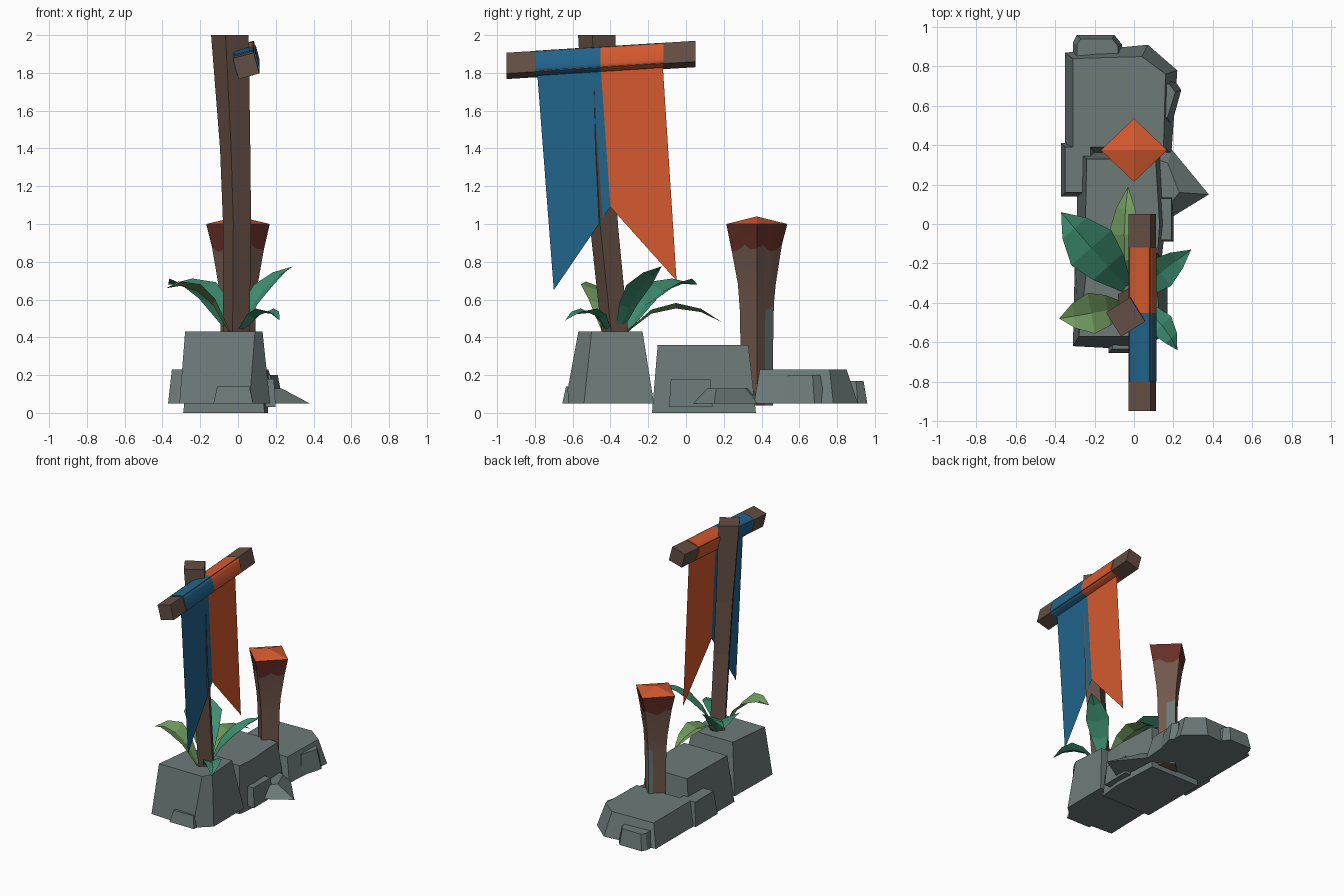
import bpy, math
from mathutils import Vector

if "Cube" in bpy.data.objects:
    bpy.data.objects.remove(bpy.data.objects["Cube"])


def mat(name, r, g, b):
    m = bpy.data.materials.new(name)
    m.diffuse_color = (r, g, b, 1)
    m.use_nodes = True
    m.node_tree.nodes["Principled BSDF"].inputs["Base Color"].default_value = m.diffuse_color
    return m


STONE = mat("stone grey", 0.15, 0.195, 0.19)
WOOD = mat("dark wood", 0.125, 0.077, 0.056)
BARK = mat("post brown", 0.165, 0.098, 0.072)
RED = mat("red brown", 0.13, 0.028, 0.02)
ORANGE = mat("orange", 0.66, 0.10, 0.028)
BLUE = mat("blue", 0.015, 0.125, 0.26)
TEAL = mat("teal leaf", 0.048, 0.27, 0.165)
GREEN = mat("light leaf", 0.165, 0.33, 0.115)


def make(name, verts, faces, mats, rule=None):
    me = bpy.data.meshes.new(name)
    me.from_pydata([tuple(v) for v in verts], [], faces)
    for m in mats:
        me.materials.append(m)
    ob = bpy.data.objects.new(name, me)
    bpy.context.collection.objects.link(ob)
    if rule:
        for p in me.polygons:
            p.material_index = rule(p.center)
    return ob


def loft(name, rings, mats, rule=None, caps=True):
    """Skin a stack of rings that run counter-clockwise about the loft axis."""
    n = len(rings[0])
    verts = [v for r in rings for v in r]
    faces = []
    for k in range(len(rings) - 1):
        for i in range(n):
            j = (i + 1) % n
            faces.append((k * n + i, k * n + j, (k + 1) * n + j, (k + 1) * n + i))
    if caps:
        faces.append(tuple(reversed(range(n))))
        faces.append(tuple(range(len(verts) - n, len(verts))))
    return make(name, verts, faces, mats, rule)


def smooth(ob, angle):
    bpy.ops.object.select_all(action='DESELECT')
    ob.select_set(True)
    bpy.context.view_layer.objects.active = ob
    bpy.ops.object.shade_smooth_by_angle(angle=math.radians(angle))


# Rocks: bottom outline, top outline, heights
def rock(name, low, high, z0, z1):
    loft(name, [[(x, y, z0) for x, y in low], [(x, y, z1) for x, y in high]], [STONE])


rock("front_rock",
     [(-.31, -.62), (.06, -.64), (.17, -.54), (.17, -.17), (-.30, -.17)],
     [(-.28, -.57), (.09, -.57), (.13, -.50), (.11, -.23), (-.24, -.23)], .05, .43)
rock("middle_rock",
     [(-.29, -.18), (.14, -.18), (.16, .0), (.14, .37), (-.29, .37)],
     [(-.25, -.15), (.12, -.15), (.13, .0), (.11, .33), (-.24, .33)], 0, .36)
rock("back_rock",
     [(-.35, .36), (.19, .36), (.22, .78), (.07, .91), (-.35, .87)],
     [(-.31, .39), (.15, .39), (.16, .76), (.04, .85), (-.31, .84)], .05, .23)
rock("spur_rock",
     [(.08, .04), (.20, .04), (.38, .15), (.19, .38), (.08, .43)],
     [(.08, .11), (.19, .11), (.23, .16), (.17, .31), (.08, .34)], .05, .13)


def block(name, x0, x1, y0, y1, z0, z1, sx=.02, sy=.02):
    rock(name, [(x0, y0), (x1, y0), (x1, y1), (x0, y1)],
         [(x0 + sx, y0 + sy), (x1 - sx, y0 + sy), (x1 - sx, y1 - sy), (x0 + sx, y1 - sy)], z0, z1)


block("front_chip", -.13, .08, -.655, -.50, .05, .14)
block("right_chip", .05, .20, -.09, .14, .03, .18, .01, .01)
block("left_chip", -.37, -.20, .14, .41, .05, .23)
rock("back_right_chip", [(.08, .50), (.19, .50), (.24, .68), (.20, .74), (.08, .74)],
     [(.08, .54), (.17, .54), (.21, .67), (.18, .71), (.08, .71)], .05, .20)
rock("back_chip", [(-.31, .80), (-.06, .80), (-.06, .91), (-.10, .96), (-.29, .96), (-.31, .92)],
     [(-.29, .80), (-.08, .80), (-.08, .90), (-.11, .94), (-.27, .94), (-.29, .91)], .05, .17)


# Leaning banner pole, a twisted square section
def square(cx, cy, z, r, turn):
    return [(cx + r * math.cos(math.radians(turn + 90 * i)),
             cy + r * math.sin(math.radians(turn + 90 * i)), z) for i in range(4)]


loft("banner_pole", [square(-.01, -.37, .36, .073, -15), square(-.005, -.435, 1.0, .077, -15),
                     square(-.015, -.455, 1.4, .083, -15), square(-.043, -.472, 2.0, .102, -13)], [WOOD])


# Cross beam and cloth sleeves along the same sloping axis
def beam_ring(y, half, corner=0.0):
    c = Vector((.043, y, 1.837 + .063 * (y + .95)))
    pts = []
    for i in range(4):
        a = math.radians(15 + 90 * i)
        u, v = Vector((math.cos(a), 0, math.sin(a))), Vector((-math.sin(a), 0, math.cos(a)))
        if corner:
            for k in range(4):
                b = math.radians(30 * k)
                h = half - corner
                pts.append(c + u * (h + corner * math.cos(b)) + v * (h + corner * math.sin(b)))
        else:
            pts.append(c + (u + v) * half)
    return pts[::-1]


loft("cross_beam", [beam_ring(-.95, .057), beam_ring(.05, .057)], [WOOD])
for name, m, y0, y1 in (("blue_sleeve", BLUE, -.80, -.453), ("orange_sleeve", ORANGE, -.453, -.12)):
    smooth(loft(name, [beam_ring(y0, .064, .03), beam_ring(y1, .064, .03)], [m]), 40)

# Swallow-tailed hanging banner
X = .06
make("banner_blue", [(X, -.79, 1.83), (X, -.70, .65), (X, -.40, 1.09), (X, -.453, 1.85)],
     [(0, 1, 2, 3)], [BLUE])
make("banner_orange", [(X, -.453, 1.85), (X, -.40, 1.09), (X, -.05, .70), (X, -.125, 1.87)],
     [(0, 1, 2, 3)], [ORANGE])


# Flared post: diamond section, painted band and a stone-coloured patch
def diamond(z, r, wave=0.0, n=4):
    c = [Vector((r * math.cos(math.pi / 2 * i), .375 + .96 * r * math.sin(math.pi / 2 * i), z))
         for i in range(4)]
    pts = [c[i].lerp(c[(i + 1) % 4], k / n) for i in range(4) for k in range(n)]
    for i, p in enumerate(pts):
        p.z += wave * math.sin(i * 1.9)
    return pts


def post_rule(c):
    if c.z > .88:
        return 1
    if c.z < .57 and c.y > .425 and c.x > -.03:
        return 2
    return 0


levels = [(.04, .088, 0), (.25, .088, 0), (.56, .094, .02), (.68, .104, 0),
          (.87, .138, .02), (1.0, .168, 0)]
smooth(loft("post", [diamond(*l) for l in levels], [BARK, RED, STONE], post_rule), 50)
top = diamond(1.0, .168)
make("post_cap", top + [Vector((0, .375, 1.04))],
     [(i, (i + 1) % 16, 16) for i in range(16)], [ORANGE])


# Leaves: folded blades along an arch from base to tip
def leaf(name, base, mid, tip, width, m):
    b, c, t = Vector(base), Vector(mid), Vector(tip)
    ctrl = c * 2 - (b + t) / 2
    d = t - b
    side = Vector((-d.y, d.x, 0)).normalized()
    verts = []
    for s, w in ((0, .2), (.3, .75), (.55, 1), (.8, .6)):
        p = b * (1 - s) ** 2 + ctrl * 2 * s * (1 - s) + t * s * s
        o = side * width * w / 2
        verts += [p + o, p - Vector((0, 0, width * w * .18)), p - o]
    verts.append(t)
    faces = []
    for k in (0, 3, 6):
        faces += [(k + 1, k + 4, k + 3, k), (k + 2, k + 5, k + 4, k + 1)]
    faces += [(10, 12, 9), (11, 12, 10)]
    make(name, verts, faces, [m])


leaf("leaf_left_back", (-.03, -.33, .42), (-.20, -.14, .68), (-.37, .06, .68), .27, TEAL)
leaf("leaf_back", (-.03, -.33, .42), (-.05, -.08, .58), (-.03, .19, .48), .16, GREEN)
leaf("leaf_right", (.0, -.36, .42), (.12, -.26, .66), (.29, -.13, .775), .17, TEAL)
leaf("leaf_front_right", (.0, -.40, .42), (.13, -.50, .55), (.22, -.64, .49), .13, TEAL)
leaf("leaf_left_front", (-.04, -.42, .42), (-.20, -.45, .67), (-.38, -.48, .66), .21, GREEN)
